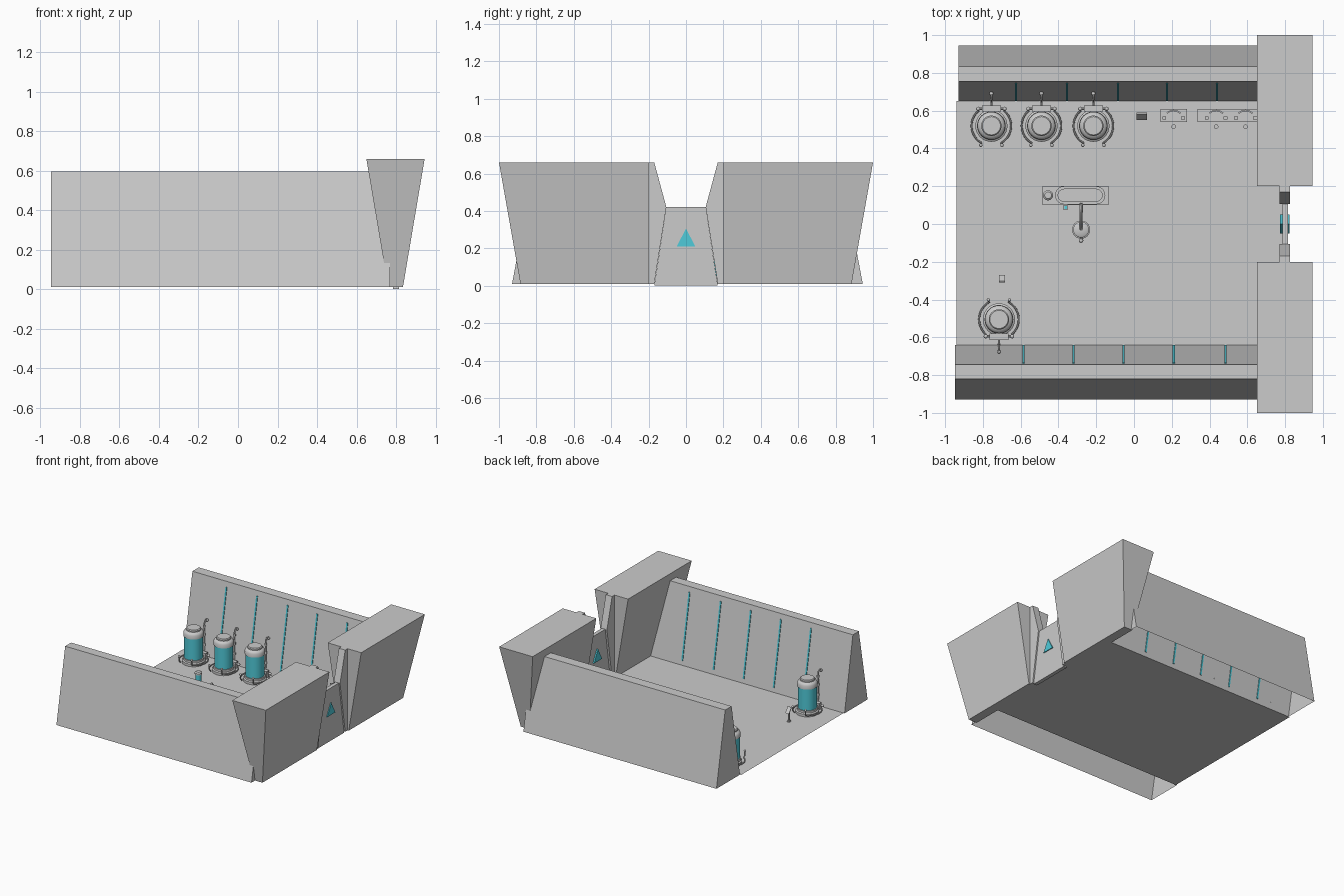
import bpy, bmesh, math
from mathutils import Vector

if "Cube" in bpy.data.objects:
    bpy.data.objects.remove(bpy.data.objects["Cube"])

cyan = bpy.data.materials.new("cyan_glass")
cyan.diffuse_color = (0.08, 0.60, 0.70, 1)
cyan.use_nodes = True
cyan.node_tree.nodes["Principled BSDF"].inputs["Base Color"].default_value = cyan.diffuse_color


def finish(name, bm, mat=None, smooth=False):
    bmesh.ops.recalc_face_normals(bm, faces=bm.faces[:])
    me = bpy.data.meshes.new(name)
    for f in bm.faces:
        f.smooth = smooth
    bm.to_mesh(me)
    bm.free()
    if smooth:
        me.set_sharp_from_angle(angle=math.radians(35))
    if mat:
        me.materials.append(mat)
    ob = bpy.data.objects.new(name, me)
    bpy.context.collection.objects.link(ob)
    return ob


def loft(name, rings, mat=None, smooth=False, bottom=True, top=True):
    """Skin a stack of equal-length point rings."""
    bm = bmesh.new()
    vs = [[bm.verts.new(p) for p in r] for r in rings]
    n = len(vs[0])
    for a, b in zip(vs, vs[1:]):
        for i in range(n):
            j = (i + 1) % n
            bm.faces.new((a[i], a[j], b[j], b[i]))
    if bottom:
        bm.faces.new(vs[0][::-1])
    if top:
        bm.faces.new(vs[-1])
    return finish(name, bm, mat, smooth)


def rect(x0, x1, y0, y1, z):
    return [(x0, y0, z), (x1, y0, z), (x1, y1, z), (x0, y1, z)]


def box(name, x0, x1, y0, y1, z0, z1, mat=None):
    return loft(name, [rect(x0, x1, y0, y1, z0), rect(x0, x1, y0, y1, z1)], mat)


def extrude_x(name, yz, x0, x1, mat=None):
    return loft(name, [[(x, y, z) for y, z in yz] for x in (x0, x1)], mat)


def lathe(name, cx, cy, prof, mat=None, n=32):
    rings = [[(cx + r * math.cos(i * math.tau / n), cy + r * math.sin(i * math.tau / n), z)
              for i in range(n)] for r, z in prof]
    return loft(name, rings, mat, True)


def tube(name, pts, r, n=8):
    pts = [Vector(p) for p in pts]
    rings, u = [], None
    for i, p in enumerate(pts):
        t = (pts[min(i + 1, len(pts) - 1)] - pts[max(i - 1, 0)]).normalized()
        if u is None:
            u = t.orthogonal()
        u = (u - t * u.dot(t)).normalized()
        w = t.cross(u)
        rings.append([p + r * (math.cos(k * math.tau / n) * u + math.sin(k * math.tau / n) * w)
                      for k in range(n)])
    return loft(name, rings, None, True)


def ball(name, p, r):
    bm = bmesh.new()
    bmesh.ops.create_uvsphere(bm, u_segments=12, v_segments=8, radius=r)
    bmesh.ops.translate(bm, verts=bm.verts[:], vec=p)
    return finish(name, bm, None, True)


# floor sheet
bm = bmesh.new()
bm.faces.new([bm.verts.new(p) for p in rect(-0.94, 0.81, -0.645, 0.65, 0.01)])
finish("floor", bm)

# leaning side walls, open underneath, with light strips on the inner slopes
walls = {"front": (-1, -0.948, (0.64, 0.93, 0.745, 0.82), (-0.585, -0.32, -0.055, 0.21, 0.485)),
         "back": (1, -0.93, (0.65, 0.945, 0.755, 0.835), (-0.625, -0.355, -0.085, 0.175, 0.44))}
for side, (s, x0, (bi, bo, ti, to), strips) in walls.items():
    loft(side + "_wall", [rect(x0, 0.77, s * bi, s * bo, 0.01),
                          rect(x0, 0.77, s * ti, s * to, 0.595)], bottom=False)
    slope = lambda t: (bi + (ti - bi) * t, 0.01 + 0.585 * t)
    (ya, za), (yb, zb) = slope(0.06), slope(0.93)
    for x in strips:
        extrude_x(side + "_light_strip", [(s * (ya - .005), za), (s * (ya + .005), za),
                  (s * (yb + .005), zb), (s * (yb - .005), zb)], x - .006, x + .006, cyan)

# gate pillars and the pointed door frame pieces
for s, side in ((-1, "front"), (1, "back")):
    loft(side + "_gate_pillar", [rect(0.76, 0.835, s * 0.20, s * 0.885, 0.01),
                                 rect(0.65, 0.945, s * 0.20, s * 1.0, 0.66)])
    extrude_x(side + "_door_frame", [(s * y, z) for y, z in
              ((.2, .01), (.17, .01), (.105, .42), (.17, .66), (.2, .66))], 0.77, 0.825)

# door with triangular window
extrude_x("door", [(-.17, 0), (.17, 0), (.105, .42), (-.105, .42)], 0.785, 0.815)
extrude_x("door_window", [(-.05, .21), (.05, .21), (0, .305)], 0.774, 0.822, cyan)


def tank(cx, cy, s):
    P = lambda x, y, z: (cx + x, cy + s * y, z)
    lathe("tank_base", cx, cy, [(.085, .01), (.085, .03), (.076, .036), (.076, .052)])
    lathe("tank_glass", cx, cy, [(.068, .05), (.068, .226)], cyan)
    lathe("tank_cap", cx, cy, [(.074, .222), (.074, .25), (.066, .264), (.054, .27),
                               (.054, .28), (.048, .286)])
    # rear manifold
    y0, y1 = sorted((cy + s * .075, cy + s * .108))
    box("tank_manifold", cx - .05, cx + .05, y0, y1, .01, .06)
    tube("tank_cross_pipe", [P(-.07, .09, .045), P(.07, .09, .045)], .007)
    for m in (-1, 1):
        ball("tank_valve", P(m * .07, .09, .045), .011)
        # foot pipe sweeping round the tank and turning up at its end
        arc = [P(m * .105 * math.cos(math.radians(a)), .105 * math.sin(math.radians(a)), .03)
               for a in range(50, -61, -10)]
        tube("tank_foot_pipe", arc + [P(m * .055, -.101, .04), P(m * .056, -.103, .075)], .005)
        ball("tank_foot_knob", P(m * .056, -.103, .078), .009)
    # tall rear hook pipe
    tube("tank_hook_pipe", [P(0, .09, .04), P(0, .125, .045), P(0, .135, .06), P(0, .135, .26),
                            P(0, .14, .28), P(0, .155, .288), P(0, .17, .283)], .006)
    ball("tank_hook_end", P(0, .17, .278), .011)
    for z in (.09, .17, .235):
        lathe("tank_pipe_collar", cx, cy + s * .135, [(.01, z), (.01, z + .015)], n=12)


for x in (-0.755, -0.49, -0.215):
    tank(x, 0.52, 1)
tank(-0.715, -0.505, -1)


# central console: plate, rounded trough, glass canister
def stadium(x0, x1, cy, r, z, n=10):
    a = [math.pi * i / n - math.pi / 2 for i in range(n + 1)]
    return ([(x1 - r + r * math.cos(t), cy + r * math.sin(t), z) for t in a]
            + [(x0 + r - r * math.cos(t), cy - r * math.sin(t), z) for t in a])


box("console_plate", -.485, -.135, .10, .20, .01, .03)
loft("console_trough", [stadium(-.418, -.152, .152, .048, .03), stadium(-.418, -.152, .152, .048, .05),
                        stadium(-.402, -.168, .152, .032, .05), stadium(-.402, -.168, .152, .032, .034)],
     smooth=True)
lathe("canister_base", -.455, .152, [(.027, .03), (.027, .05)], n=20)
lathe("canister_glass", -.455, .152, [(.022, .05), (.022, .135)], cyan, 20)
lathe("canister_cap", -.455, .152, [(.027, .135), (.027, .148), (.018, .156)], n=20)
box("console_button_box", -.372, -.352, .075, .1, .01, .045)
box("console_button", -.368, -.356, .08, .095, .045, .05, cyan)

# swivel seat joined to the console by an arm
lathe("seat_base", -.28, -.03, [(.048, .01), (.048, .022), (.02, .03), (.014, .04), (.014, .07)], n=24)
lathe("seat_cushion", -.28, -.03, [(.03, .07), (.042, .075), (.042, .09), (.03, .097)], n=24)
tube("seat_arm", [(-.28, .105, .03), (-.28, .10, .1), (-.28, .07, .135), (-.28, .02, .13),
                  (-.28, -.03, .09)], .009)
tube("seat_tail", [(-.28, -.03, .06), (-.28, -.085, .06)], .007)
ball("seat_tail_knob", (-.28, -.088, .06), .012)


# small pedestal terminals
def terminal(cx, cy, s, w):
    box("terminal_foot", cx - w * .6, cx + w * .6, cy - .012, cy + .012, .01, .018)
    tube("terminal_post", [(cx, cy, .015), (cx, cy, .09)], .006)
    extrude_x("terminal_screen", [(cy + s * .018, .08), (cy + s * .024, .083),
                                  (cy - s * .008, .125), (cy - s * .014, .122)], cx - w, cx + w)


terminal(-.70, -.295, 1, .016)
terminal(.04, .575, -1, .028)


# desks by the back wall, each station with a curved display and a lever stool
def desk(x0, x1, stations):
    box("desk_top", x0, x1, .54, .61, .065, .075)
    for x in (x0 + .01, x1 - .02):
        box("desk_leg", x, x + .01, .55, .60, .01, .065)
    for cx in stations:
        ang = [math.radians(a) for a in range(45, 136, 15)]
        outline = ([(cx + .055 * math.cos(a), .55 + .055 * math.sin(a)) for a in ang]
                   + [(cx + .047 * math.cos(a), .55 + .047 * math.sin(a)) for a in ang[::-1]])
        loft("desk_display", [[(x, y, z) for x, y in outline] for z in (.075, .125)])
        tube("stool_post", [(cx, .515, .01), (cx, .515, .045)], .005)
        lathe("stool_seat", cx, .515, [(.012, .045), (.012, .053)], n=12)
        for m in (-1, 1):
            box("desk_control", cx + m * .05 - .01, cx + m * .05 + .01, .552, .57, .075, .085)


desk(.14, .28, [.21])
desk(.335, .66, [.435, .59])
